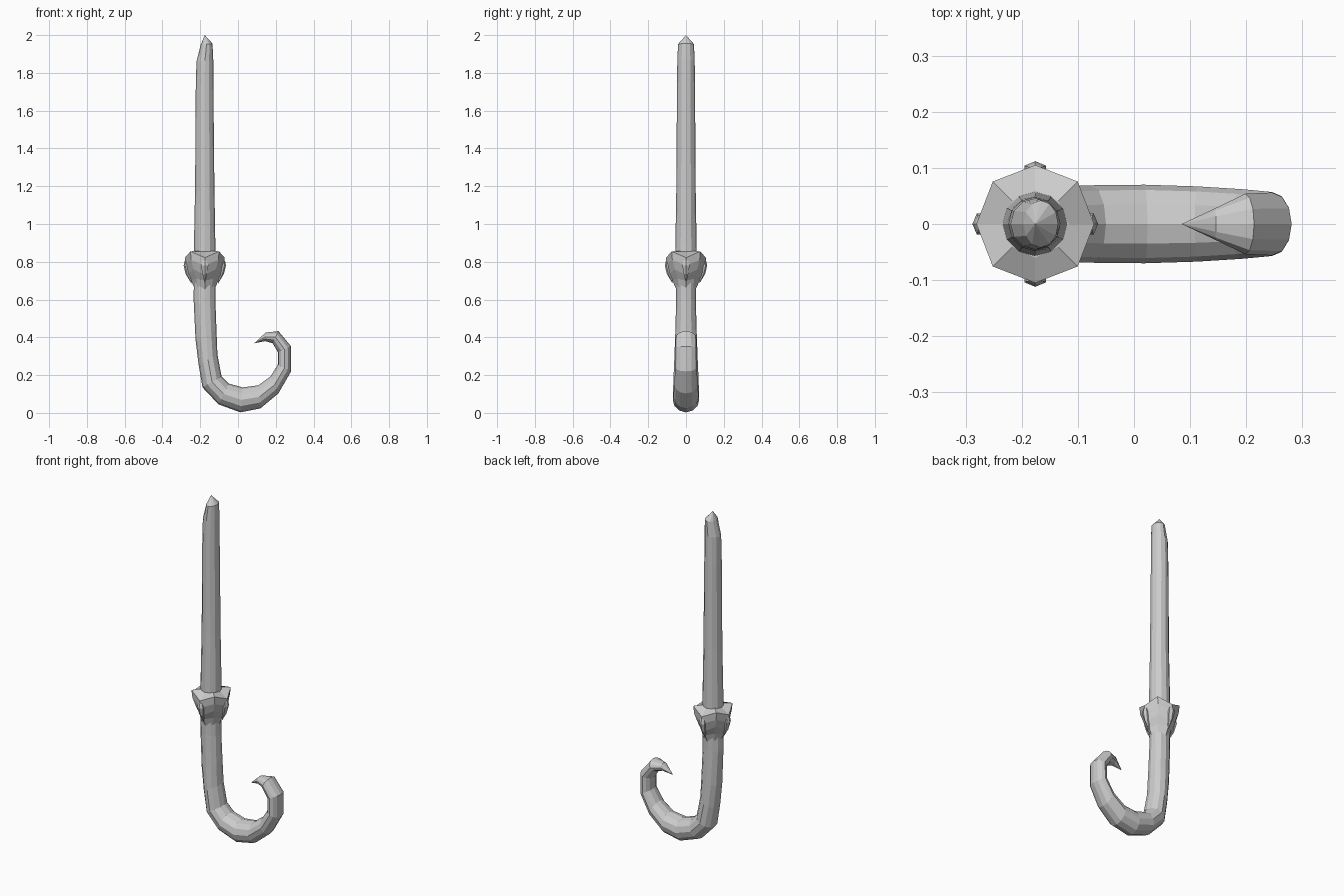
import bpy, bmesh
from math import cos, sin, pi
from mathutils import Vector, Matrix

if "Cube" in bpy.data.objects:
    bpy.data.objects.remove(bpy.data.objects["Cube"])

CX = -0.176  # axis of the blade


def finish(name, bm):
    bmesh.ops.recalc_face_normals(bm, faces=bm.faces)
    mesh = bpy.data.meshes.new(name)
    bm.to_mesh(mesh)
    bm.free()
    ob = bpy.data.objects.new(name, mesh)
    bpy.context.collection.objects.link(ob)
    return ob


def skin(bm, rings, start=None, end=None):
    """Join vertex rings; close each end with a point or a flat cap."""
    n = len(rings[0])
    rows = [[bm.verts.new(p) for p in r] for r in rings]
    for a, b in zip(rows, rows[1:]):
        for i in range(n):
            j = (i + 1) % n
            bm.faces.new((a[i], a[j], b[j], b[i]))
    for row, point in ((rows[0], start), (rows[-1], end)):
        if point is None:
            bm.faces.new(row)
        else:
            tip = bm.verts.new(point)
            for i in range(n):
                bm.faces.new((row[i], row[(i + 1) % n], tip))


def section(x0, z0, x1, z1, w, n=12):
    """Elliptical ring spanning two profile points, with half width w in y."""
    a, b = Vector((x0, 0, z0)), Vector((x1, 0, z1))
    c, u = (a + b) / 2, (a - b) / 2
    return [c + u * cos(2 * pi * i / n) + Vector((0, w * sin(2 * pi * i / n), 0))
            for i in range(n)]


# Straight blade with a chamfered point
blade = bmesh.new()
skin(blade, [section(*s) for s in (
    (-.235, .80, -.118, .80, .058),
    (-.233, .90, -.120, .90, .056),
    (-.227, 1.20, -.125, 1.20, .051),
    (-.224, 1.70, -.130, 1.70, .048),
    (-.220, 1.86, -.131, 1.87, .046),
    (-.197, 1.95, -.135, 1.955, .042))], end=(CX, 0, 2.0))
finish("blade", blade)

# Curved handle ending in a hooked point
handle = bmesh.new()
skin(handle, [section(*s) for s in (
    (-.233, .74, -.120, .74, .052),
    (-.235, .60, -.120, .60, .052),
    (-.225, .39, -.114, .44, .057),
    (-.209, .257, -.109, .310, .062),
    (-.188, .135, -.087, .193, .067),
    (-.103, .045, -.050, .156, .069),
    (.013, .003, .024, .135, .070),
    (.119, .024, .108, .146, .067),
    (.214, .103, .172, .193, .062),
    (.281, .220, .211, .256, .057),
    (.281, .352, .211, .322, .056),
    (.214, .433, .183, .369, .054),
    (.146, .425, .143, .380, .028))], end=(.085, 0, .368))
finish("handle", handle)


# Flared eight-sided guard with raised diagonal corners
def guard_ring(r_card, z_card, r_diag, z_diag):
    ring = []
    for i in range(8):
        r, z = (r_diag, z_diag) if i % 2 else (r_card, z_card)
        ring.append((CX + r * cos(i * pi / 4), r * sin(i * pi / 4), z))
    return ring


guard = bmesh.new()
skin(guard, [guard_ring(*r) for r in (
    (.052, .655, .054, .665),
    (.072, .70, .062, .71),
    (.092, .73, .084, .76),
    (.105, .78, .102, .81),
    (.105, .822, .107, .855),
    (.060, .852, .058, .858))])
finish("guard", guard)

# Teardrop bosses on the four sides of the guard
for k in range(4):
    boss = bmesh.new()
    skin(boss, [section(*s, 6) for s in (
        (.085, .800, .108, .800, .017),
        (.080, .780, .112, .780, .022),
        (.070, .735, .101, .735, .014))],
        start=(.100, 0, .818), end=(.071, 0, .685))
    boss.transform(Matrix.Translation((CX, 0, 0)) @ Matrix.Rotation(k * pi / 2, 4, 'Z'))
    finish(f"guard_boss_{k + 1}", boss)
